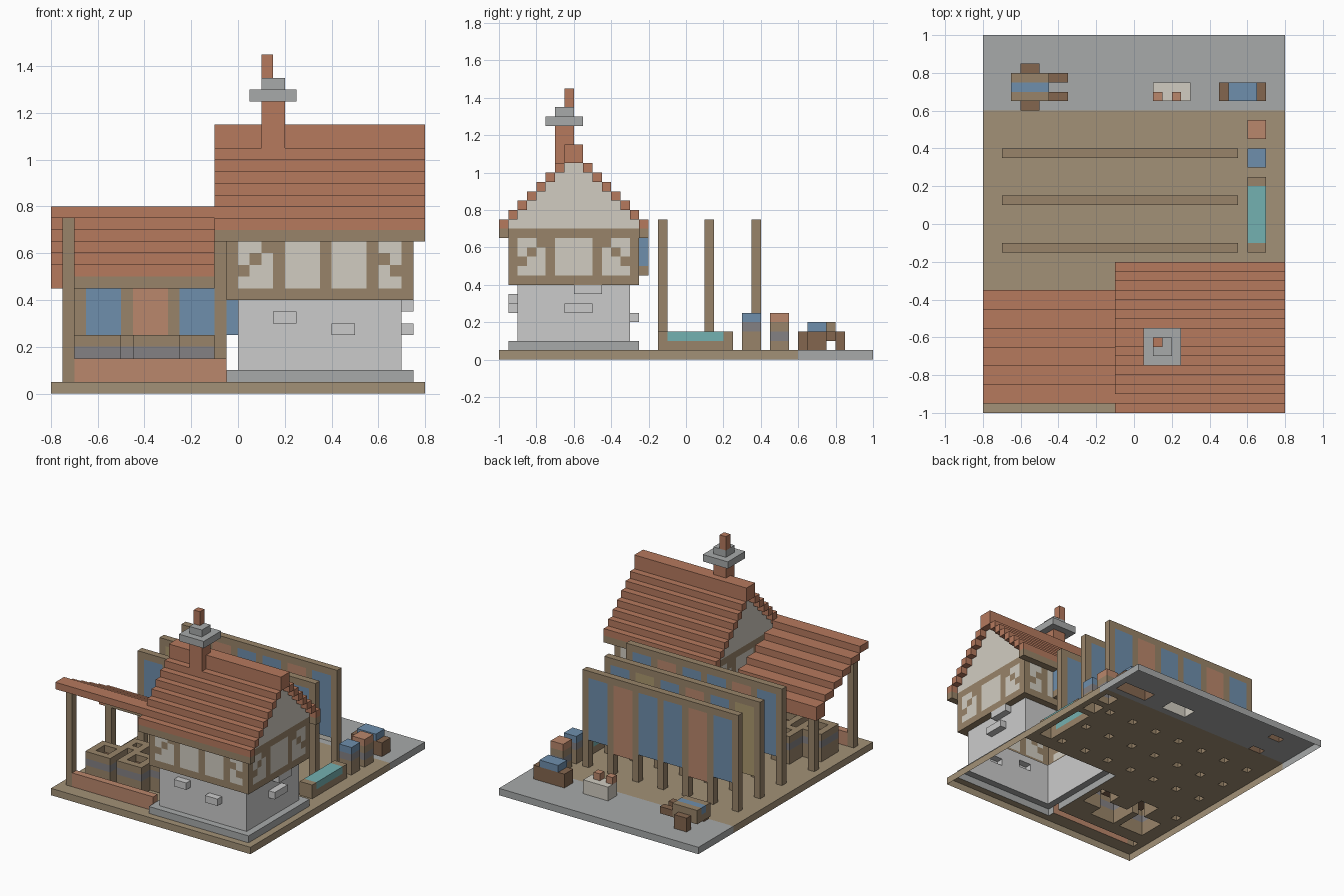
import bpy, bmesh

if "Cube" in bpy.data.objects:
    bpy.data.objects.remove(bpy.data.objects["Cube"])

U = .05  # block size
COL = dict(roof=(.62, .38, .28), wood=(.50, .42, .32), dark=(.42, .31, .23),
           plaster=(.74, .72, .67), blue=(.34, .46, .58), teal=(.36, .60, .60),
           earth=(.54, .47, .37), stone=(.56, .57, .57), wall=(.71, .71, .70),
           terra=(.64, .43, .33), tan=(.58, .50, .34), dye=(.42, .41, .42))
MATS = {}
for k, c in COL.items():
    MATS[k] = bpy.data.materials.new(k)
    MATS[k].diffuse_color = (*[1.1 * v ** 1.8 for v in c], 1)

cells = {}  # block position -> (part, colour); later parts replace earlier ones


def boxes(name, col, *bounds):
    """Fill blocks from bounds x0,x1,y0,y1,z0,z1."""
    for b in bounds:
        x0, x1, y0, y1, z0, z1 = [round(v / U) for v in b]
        for x in range(x0, x1):
            for y in range(y0, y1):
                for z in range(z0, z1):
                    cells[x, y, z] = (name, col)


# ground
boxes('earth_yard', 'earth', (-.8, .8, -1, .6, 0, .05))
boxes('stone_paving', 'stone', (-.8, .8, .6, 1, 0, .05))

# stone ground floor with projecting stones
boxes('plinth', 'stone', (-.05, .75, -.95, -.25, .05, .1))
boxes('stone_walls', 'wall', (0, .7, -.9, -.3, .1, .4))
boxes('projecting_stones', 'wall',
      (.15, .25, -.95, -.9, .3, .35), (.4, .5, -.95, -.9, .25, .3),
      (.7, .75, -.65, -.5, .25, .3), (.7, .75, -.6, -.45, .35, .4),
      (.2, .3, -.3, -.25, .2, .25))

# plaster upper floor and stepped gables
boxes('plaster_walls', 'plaster', (-.05, .75, -.95, -.25, .4, .7))
for i in range(1, 8):
    h = .4 - .05 * i
    boxes('plaster_walls', 'plaster', (-.05, .75, -.6 - h, -.6 + h, .65 + .05 * i, .7 + .05 * i))

# timber framing: rails, posts and stepped braces on all four faces
frame = [(-.05, .75, -.95, -.25, .4, .45), (-.05, .75, -.95, -.25, .65, .7),
         (-.1, .8, -1, -.95, .65, .7), (-.1, .8, -.25, -.2, .65, .7)]
for y in (-.95, -.3):
    for x in (-.05, .15, .35, .55, .7):
        frame.append((x, x + .05, y, y + .05, .45, .65))
    for j in range(3):
        for x in (.05 * j, .65 - .05 * j):
            frame.append((x, x + .05, y, y + .05, .5 + .05 * j, .55 + .05 * j))
for x in (-.05, .7):
    for y in (-.95, -.75, -.5, -.3):
        frame.append((x, x + .05, y, y + .05, .45, .65))
    for j in range(3):
        for y in (-.9 + .05 * j, -.35 - .05 * j):
            frame.append((x, x + .05, y, y + .05, .5 + .05 * j, .55 + .05 * j))
boxes('timber_frame', 'wood', *frame)

# rear window
boxes('rear_window_frame', 'wood', (.2, .5, -.25, -.2, .45, .65))
boxes('rear_window_shutters', 'blue', (.2, .3, -.25, -.2, .5, .65), (.4, .5, -.25, -.2, .5, .65))

# main stepped roof
for i in range(7):
    z = .7 + .05 * i
    boxes('main_roof', 'roof', (-.1, .8, -1 + .05 * i, -.95 + .05 * i, z, z + .05),
          (-.1, .8, -.25 - .05 * i, -.2 - .05 * i, z, z + .05))
boxes('main_roof', 'roof', (-.1, .8, -.65, -.55, 1.05, 1.15))

# chimney
boxes('chimney_shaft', 'roof', (.1, .2, -.7, -.6, 1.05, 1.25))
boxes('chimney_cap', 'stone', (.05, .25, -.75, -.55, 1.25, 1.3), (.1, .2, -.7, -.6, 1.3, 1.35))
boxes('chimney_pot', 'roof', (.1, .15, -.65, -.6, 1.35, 1.45))

# lean-to: roof falls towards the back
for i in range(6):
    z, y = .75 - .05 * i, -.95 + .1 * i
    boxes('lean_to_roof', 'roof', (-.8, -.1, y, y + .1, z if i < 5 else .45, z + .05))
boxes('lean_to_posts', 'wood', (-.75, -.7, -.9, -.85, .05, .75), (-.75, -.7, -.45, -.4, .05, .5))
boxes('lean_to_beam', 'wood', (-.7, -.1, -.45, -.4, .45, .5))
boxes('low_front_wall', 'terra', (-.7, -.05, -.9, -.85, .05, .15))

# dye vats with open tops
for x0, x1, y0, y1 in ((-.7, -.5, -.75, -.55), (-.45, -.25, -.75, -.55), (-.25, -.1, -.65, -.45),
                       (-.55, -.4, -.55, -.4)):
    boxes('vat_staves', 'wood', (x0, x1, y0, y1, .05, .25))
    boxes('vat_band', 'dye', (x0, x1, y0, y1, .15, .2))
    boxes('vat_liquid', 'dark', (x0 + U, x1 - U, y0 + U, y1 - U, .05, .2))
    for x in range(round((x0 + U) / U), round((x1 - U) / U)):
        for y in range(round((y0 + U) / U), round((y1 - U) / U)):
            del cells[x, y, 4]

# drying racks with hanging cloth
pattern = (('blue', 'terra', 'blue', 'blue', 'terra', 'blue'),
           ('tan', 'blue', 'terra', 'blue', 'tan', 'blue'),
           ('blue', 'terra', 'blue', 'blue', 'terra', 'blue'))
for y, cols in zip((-.15, .1, .35), pattern):
    posts = [(-.7 + .2 * k, -.65 + .2 * k, y, y + .05, .05, .7) for k in range(7)]
    boxes('drying_rack', 'wood', (-.7, .55, y, y + .05, .7, .75), *posts)
    for k, c in enumerate(cols):
        x = -.65 + .2 * k
        boxes('hanging_cloth_' + c, c, (x, x + .15, y, y + .05, .25 if c == 'blue' else .2, .7))

# rinsing trough
boxes('trough', 'wood', (.6, .7, -.15, .25, .05, .15))
boxes('trough_water', 'teal', (.6, .7, -.1, .2, .1, .15))

# barrels
for y, c, zb in ((.3, 'blue', .15), (.45, 'terra', .1)):
    boxes('barrel_body', 'wood', (.6, .7, y, y + .1, .05, .2))
    boxes('barrel_band', 'dye', (.6, .7, y, y + .1, zb, zb + .05))
    boxes('barrel_top_' + c, c, (.6, .7, y, y + .1, .2, .25))

# crate of cloth
boxes('crate', 'dark', (.45, .7, .65, .75, .05, .15))
boxes('crate_cloth', 'blue', (.5, .65, .65, .75, .15, .2))

# work block with tools
boxes('work_block', 'plaster', (.1, .3, .65, .75, .05, .15))
boxes('block_tools', 'terra', (.1, .15, .65, .7, .15, .2), (.2, .25, .65, .7, .15, .2))

# hand cart
boxes('cart_body', 'wood', (-.65, -.45, .65, .8, .1, .2))
boxes('cart_cloth', 'blue', (-.65, -.45, .7, .75, .15, .2))
boxes('cart_wheels', 'dark', (-.6, -.5, .6, .65, .05, .15), (-.6, -.5, .8, .85, .05, .15))
boxes('cart_handles', 'dark', (-.45, -.35, .65, .7, .1, .15), (-.45, -.35, .75, .8, .1, .15))

# skin every part: only exposed block faces, underside left open
parts = {}
for p, (name, col) in cells.items():
    parts.setdefault((name, col), []).append(p)
for (name, col), pts in parts.items():
    bm = bmesh.new()
    for p in pts:
        for a in range(3):
            for s in (0, 1):
                q = list(p)
                q[a] += 2 * s - 1
                if tuple(q) in cells or q[2] < 0:
                    continue
                vs = []
                for u, v in ((0, 0), (1, 0), (1, 1), (0, 1)):
                    c = list(p)
                    c[a] += s
                    c[(a + 1) % 3] += u
                    c[(a + 2) % 3] += v
                    vs.append(bm.verts.new([k * U for k in c]))
                bm.faces.new(vs if s else vs[::-1])
    bmesh.ops.remove_doubles(bm, verts=bm.verts, dist=.001)
    bmesh.ops.dissolve_limit(bm, angle_limit=.01, verts=bm.verts, edges=bm.edges)
    me = bpy.data.meshes.new(name)
    bm.to_mesh(me)
    bm.free()
    me.materials.append(MATS[col])
    bpy.context.collection.objects.link(bpy.data.objects.new(name, me))

for m in bpy.data.materials:
    if m.users and not m.is_grease_pencil:
        m.use_nodes = True
        m.node_tree.nodes["Principled BSDF"].inputs["Base Color"].default_value = m.diffuse_color
